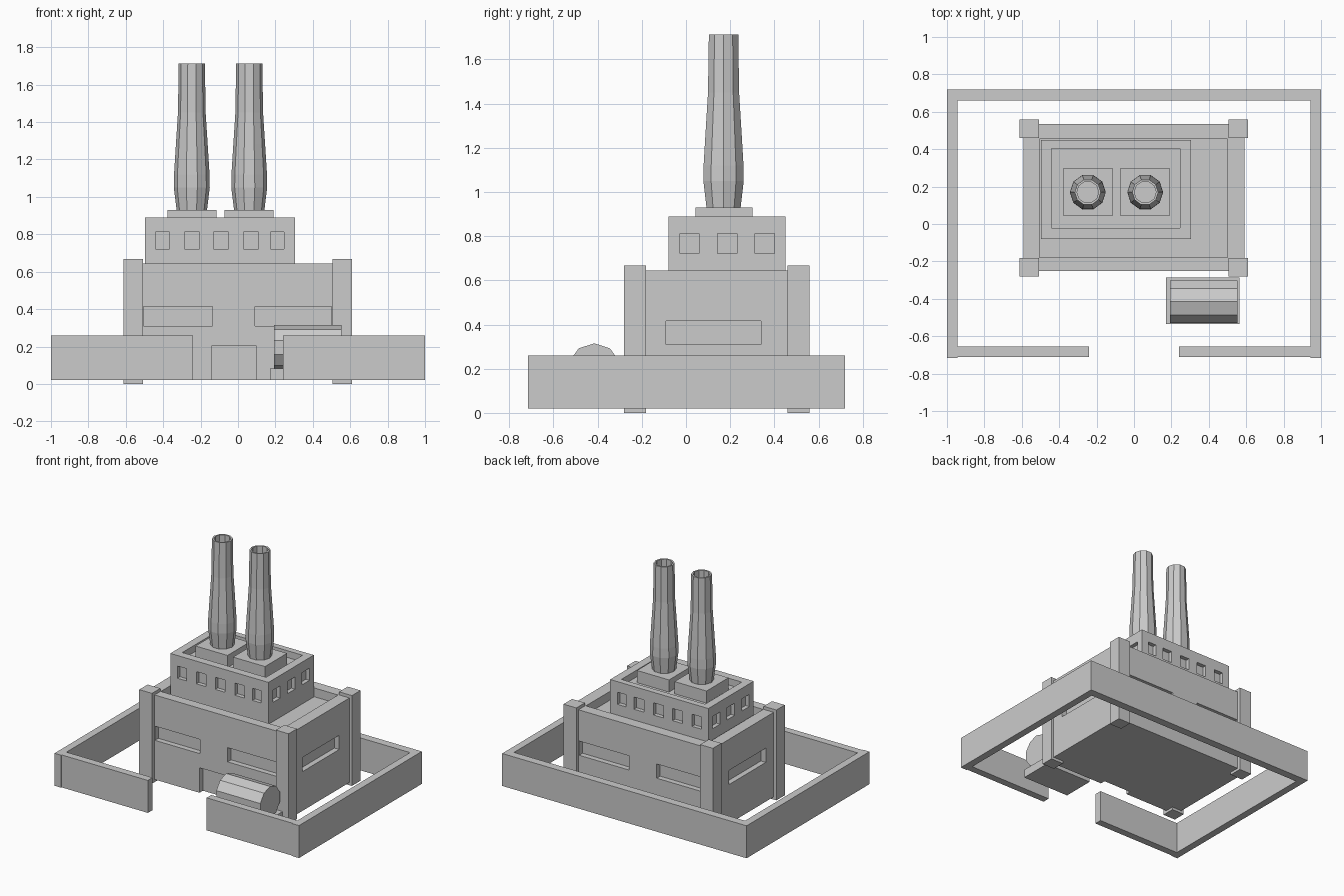
import bpy, bmesh
from math import cos, sin, pi

if "Cube" in bpy.data.objects:
    bpy.data.objects.remove(bpy.data.objects["Cube"])


def finish(name, bm):
    bmesh.ops.recalc_face_normals(bm, faces=bm.faces)
    me = bpy.data.meshes.new(name)
    bm.to_mesh(me)
    bm.free()
    ob = bpy.data.objects.new(name, me)
    bpy.context.collection.objects.link(ob)
    return ob


def boxes(name, items):
    """One mesh from boxes given as (x0, x1, y0, y1, z0, z1)."""
    bm = bmesh.new()
    for x0, x1, y0, y1, z0, z1 in items:
        vs = bmesh.ops.create_cube(bm, size=1)["verts"]
        for v in vs:
            v.co = ((x0 + x1) / 2 + v.co.x * (x1 - x0),
                    (y0 + y1) / 2 + v.co.y * (y1 - y0),
                    (z0 + z1) / 2 + v.co.z * (z1 - z0))
    return finish(name, bm)


def carve(ob, items):
    cutter = boxes(ob.name + "_cutter", items)
    cutter.hide_render = True
    cutter.hide_viewport = True
    mod = ob.modifiers.new("recesses", "BOOLEAN")
    mod.operation = "DIFFERENCE"
    mod.solver = "EXACT"
    mod.object = cutter


def lathe(name, profile, cx, cy, sides=10):
    bm = bmesh.new()
    rings = [[bm.verts.new((cx + r * cos(2 * pi * i / sides),
                            cy + r * sin(2 * pi * i / sides), z))
              for i in range(sides)] for r, z in profile]
    for a, b in zip(rings, rings[1:]):
        for i in range(sides):
            j = (i + 1) % sides
            bm.faces.new((a[i], a[j], b[j], b[i]))
    bm.faces.new(rings[0])
    bm.faces.new(rings[-1])
    return finish(name, bm)


# Perimeter wall with a front gate opening
boxes("wall_back", [(-1, 1, 0.66, 0.72, 0.02, 0.26)])
for s, side in ((-1, "left"), (1, "right")):
    a, b = sorted((s, s * 0.945))
    boxes("wall_" + side, [(a, b, -0.716, 0.66, 0.02, 0.26)])
    a, b = sorted((s * 0.945, s * 0.24))
    boxes("wall_front_" + side, [(a, b, -0.71, -0.655, 0.02, 0.26)])

# Main hall: sunken roof, slot windows and doorway
hall = boxes("main_hall", [(-0.59, 0.59, -0.25, 0.535, 0.02, 0.645)])
d = 0.04
cuts = [(-0.505, 0.5, -0.18, 0.455, 0.58, 0.75),
        (-0.14, 0.095, -0.35, -0.25 + d, -0.1, 0.205)]
for x0, x1 in ((-0.505, -0.135), (0.09, 0.5)):
    cuts.append((x0, x1, -0.35, -0.25 + d, 0.31, 0.415))
    cuts.append((x0, x1, 0.535 - d, 0.65, 0.31, 0.415))
cuts.append((-0.7, -0.59 + d, -0.09, 0.34, 0.31, 0.415))
cuts.append((0.59 - d, 0.7, -0.09, 0.34, 0.31, 0.415))
carve(hall, cuts)

# Corner pillars
for x0, x1, side in ((-0.612, -0.508, "left"), (0.505, 0.61, "right")):
    for y0, y1, end in ((-0.28, -0.182, "front"), (0.46, 0.56, "back")):
        boxes(f"pillar_{end}_{side}", [(x0, x1, y0, y1, 0, 0.668)])

# Upper block: sunken roof and rows of square windows
upper = boxes("upper_block", [(-0.498, 0.305, -0.08, 0.45, 0.56, 0.89)])
d = 0.03
cuts = [(-0.44, 0.245, -0.022, 0.405, 0.84, 1.0)]
for x0, x1 in ((-0.44, -0.365), (-0.285, -0.205), (-0.13, -0.05),
               (0.03, 0.11), (0.175, 0.245)):
    cuts.append((x0, x1, -0.2, -0.08 + d, 0.722, 0.812))
    cuts.append((x0, x1, 0.45 - d, 0.6, 0.722, 0.812))
for y0, y1 in ((-0.027, 0.058), (0.143, 0.23), (0.313, 0.4)):
    cuts.append((-0.6, -0.498 + d, y0, y1, 0.722, 0.812))
    cuts.append((0.305 - d, 0.4, y0, y1, 0.722, 0.812))
carve(upper, cuts)

# Chimneys on square bases, hollow at the top
stack = [(0.08, 0.92), (0.096, 1.05), (0.095, 1.12), (0.085, 1.28),
         (0.074, 1.45), (0.07, 1.712), (0.058, 1.712), (0.058, 1.5)]
for cx, side in ((-0.247, "left"), (0.06, "right")):
    boxes("chimney_base_" + side,
          [(cx - 0.131, cx + 0.131, 0.043, 0.3, 0.82, 0.93)])
    lathe("chimney_" + side, stack, cx, 0.17)

# Storage tank lying on a plinth
boxes("tank_plinth", [(0.17, 0.565, -0.535, -0.285, 0.02, 0.083)])
bm = bmesh.new()
ends = [[bm.verts.new((x, -0.415 + 0.12 * sin(2 * pi * i / 10),
                       0.195 + 0.12 * cos(2 * pi * i / 10)))
         for i in range(10)] for x in (0.193, 0.553)]
for e in ends:
    bm.faces.new(e)
for i in range(10):
    j = (i + 1) % 10
    bm.faces.new((ends[0][i], ends[0][j], ends[1][j], ends[1][i]))
finish("storage_tank", bm)
